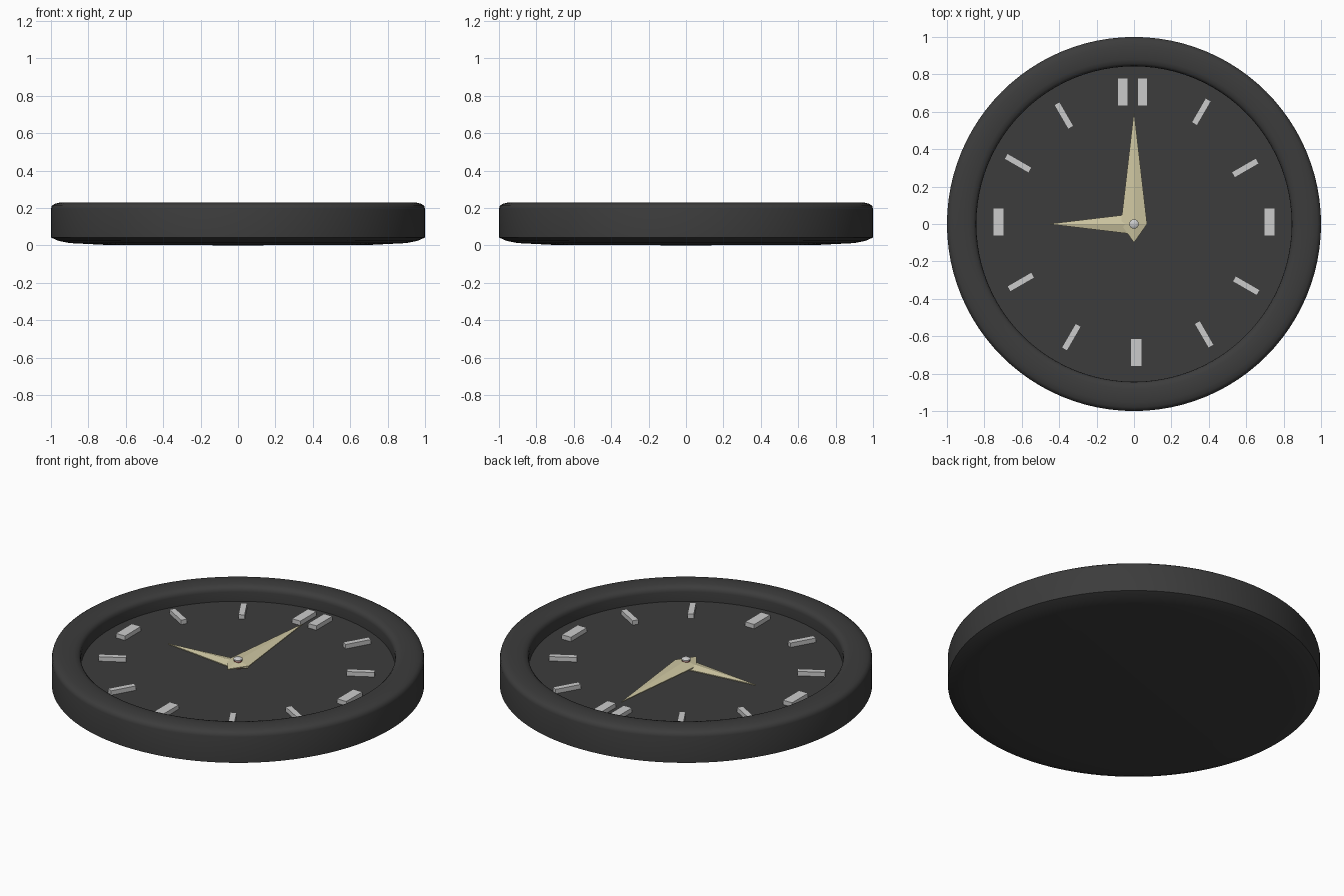
import bpy, bmesh, math
from mathutils import Matrix, Vector

if "Cube" in bpy.data.objects:
    bpy.data.objects.remove(bpy.data.objects["Cube"])

FACE_Z = 0.14


def material(name, rgb):
    m = bpy.data.materials.new(name)
    m.diffuse_color = (*rgb, 1)
    m.use_nodes = True
    m.node_tree.nodes["Principled BSDF"].inputs["Base Color"].default_value = m.diffuse_color
    return m


BLACK = material("black_plastic", (0.045, 0.045, 0.045))
CREAM = material("cream", (0.62, 0.57, 0.36))
RED = material("red_brown", (0.35, 0.1, 0.09))


def add_object(name, bm, mat=None, smooth=None):
    bmesh.ops.recalc_face_normals(bm, faces=bm.faces)
    mesh = bpy.data.meshes.new(name)
    bm.to_mesh(mesh)
    bm.free()
    ob = bpy.data.objects.new(name, mesh)
    bpy.context.collection.objects.link(ob)
    if mat:
        mesh.materials.append(mat)
    if smooth:
        bpy.ops.object.select_all(action='DESELECT')
        ob.select_set(True)
        bpy.context.view_layer.objects.active = ob
        bpy.ops.object.shade_smooth_by_angle(angle=math.radians(smooth))
    return ob


def lathe(name, profile, steps, mat=None, smooth=40):
    """Revolve an (r, z) profile about the z axis."""
    bm = bmesh.new()
    verts = [bm.verts.new((r, 0, z)) for r, z in profile]
    edges = [bm.edges.new(p) for p in zip(verts, verts[1:])]
    bmesh.ops.spin(bm, geom=verts + edges, axis=(0, 0, 1), cent=(0, 0, 0),
                   angle=math.tau, steps=steps, use_duplicate=False)
    bmesh.ops.remove_doubles(bm, verts=bm.verts, dist=1e-5)
    return add_object(name, bm, mat, smooth)


def marker(name, x, y, angle, length=0.15, width=0.034, height=0.026):
    """Raised bar lying on the dial, its length along the given angle."""
    bm = bmesh.new()
    bmesh.ops.create_cube(bm, size=1, matrix=(
        Matrix.Translation((x, y, FACE_Z + height / 2 - 0.002))
        @ Matrix.Rotation(angle, 4, 'Z')
        @ Matrix.Diagonal((length, width, height + 0.004, 1))))
    return add_object(name, bm)


def hand(name, tip, tail, half, z, angle):
    """Kite-shaped hand with a raised centre ridge, pointing along angle."""
    bm = bmesh.new()
    outline = [(tip, 0), (0, half), (-tail, 0), (0, -half)]
    low = [bm.verts.new((x, y, z)) for x, y in outline]
    edge = [bm.verts.new((x, y, z + 0.006)) for x, y in outline]
    peak = bm.verts.new((0, 0, z + 0.02))
    bm.faces.new(low)
    for i in range(4):
        j = (i + 1) % 4
        bm.faces.new((low[i], low[j], edge[j], edge[i]))
        bm.faces.new((edge[i], edge[j], peak))
    bmesh.ops.rotate(bm, verts=bm.verts, cent=(0, 0, 0),
                     matrix=Matrix.Rotation(angle, 3, 'Z'))
    return add_object(name, bm, CREAM)


# Round case: gently domed back, rounded rim, recessed wall
lathe("case", [(0, 0), (0.70, 0.002), (0.90, 0.012), (0.96, 0.024), (1.0, 0.042),
               (1.0, 0.195), (0.995, 0.212), (0.98, 0.222), (0.955, 0.228),
               (0.92, 0.23), (0.88, 0.228), (0.858, 0.222), (0.846, 0.21),
               (0.843, 0.195), (0.843, FACE_Z), (0, FACE_Z)], 96, BLACK)

# Plain bars at the in-between hours
bars = {1: (0.36, 0.60), 2: (0.595, 0.30), 4: (0.60, -0.33), 5: (0.375, -0.59),
        7: (-0.335, -0.605), 8: (-0.605, -0.31), 10: (-0.62, 0.325), 11: (-0.375, 0.58)}
for hour, (x, y) in bars.items():
    marker(f"hour_bar_{hour}", x, y, math.radians(90 - 30 * hour))

# Bolder bars at the quarters, doubled at the top
for x in (-0.06, 0.045):
    marker("top_bar", x, 0.705, math.pi / 2, 0.15, 0.055)
marker("right_bar", 0.725, 0.01, math.pi / 2, 0.15, 0.06)
marker("left_bar", -0.725, 0.01, math.pi / 2, 0.15, 0.06)
marker("bottom_bar", 0.012, -0.688, math.pi / 2, 0.15, 0.06)

# Hands and centre pin
hand("hour_hand", 0.46, 0.07, 0.055, 0.155, math.pi)
hand("minute_hand", 0.605, 0.10, 0.07, 0.163, math.pi / 2)
lathe("hub_pin", [(0, FACE_Z - 0.01), (0.021, FACE_Z - 0.01), (0.021, 0.19), (0, 0.19)],
      24, RED)
lathe("hub_cap", [(0, 0.188), (0.025, 0.188), (0.025, 0.194), (0.017, 0.2), (0, 0.202)], 24)
